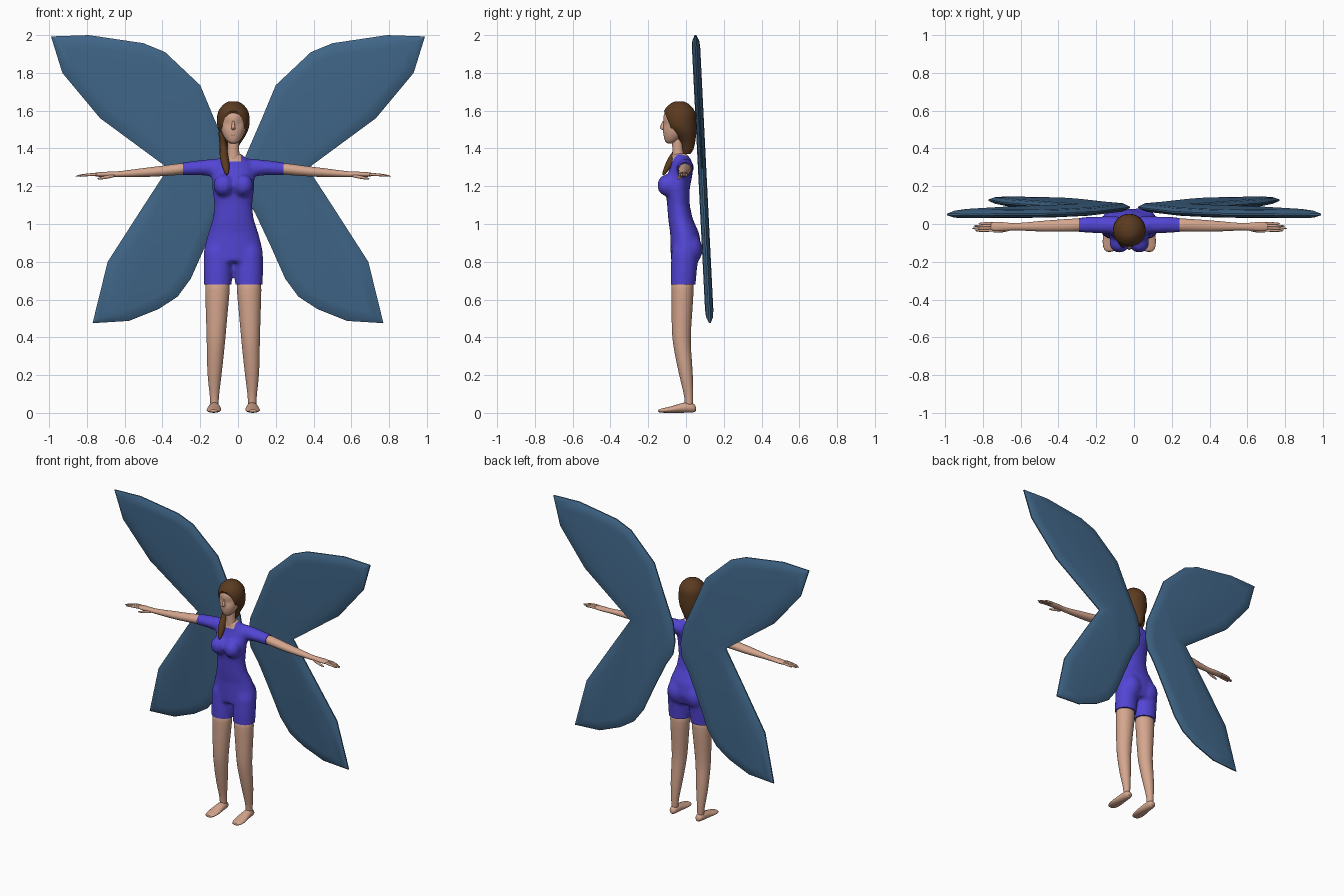
import bpy, bmesh, math
from mathutils import Vector, Matrix

if "Cube" in bpy.data.objects:
    bpy.data.objects.remove(bpy.data.objects["Cube"])

BODY_X = -0.025  # the figure stands slightly off the wing centre


def material(name, rgb):
    mat = bpy.data.materials.new(name)
    mat.use_nodes = True
    color = (*rgb, 1)
    mat.diffuse_color = color
    mat.node_tree.nodes["Principled BSDF"].inputs["Base Color"].default_value = color
    return mat


skin = material("skin", (0.66, 0.38, 0.27))
violet = material("violet_cloth", (0.085, 0.06, 0.66))
brown = material("brown_hair", (0.105, 0.043, 0.014))
blue = material("blue_wing", (0.052, 0.135, 0.25))


def loft(bm, axis, rings, side=1, segments=16):
    """Closed tube of ellipses; ring = position along axis, two centres, two radii."""
    loops = []
    for pos, u, v, ru, rv in rings:
        loop = []
        for i in range(segments):
            a = math.tau * i / segments
            co = [u + ru * math.cos(a), v + rv * math.sin(a)]
            co.insert("xyz".index(axis), pos)
            loop.append(bm.verts.new((BODY_X + side * co[0], co[1], co[2])))
        loops.append(loop)
    for low, high in zip(loops, loops[1:]):
        for i in range(segments):
            j = (i + 1) % segments
            bm.faces.new((low[i], low[j], high[j], high[i]))
    bm.faces.new(loops[0])
    bm.faces.new(loops[-1])


def ball(bm, center, radii):
    m = Matrix.Translation((BODY_X + center[0], *center[1:])) @ Matrix.Diagonal((*radii, 1))
    bmesh.ops.create_uvsphere(bm, u_segments=16, v_segments=10, radius=1, matrix=m)


def shade(obj, angle):
    bpy.ops.object.select_all(action="DESELECT")
    obj.select_set(True)
    bpy.context.view_layer.objects.active = obj
    bpy.ops.object.shade_smooth_by_angle(angle=math.radians(angle))


def finish(bm, name, mats, subdivide=1, angle=60):
    bmesh.ops.recalc_face_normals(bm, faces=bm.faces)
    mesh = bpy.data.meshes.new(name)
    bm.to_mesh(mesh)
    bm.free()
    obj = bpy.data.objects.new(name, mesh)
    bpy.context.collection.objects.link(obj)
    for mat in mats:
        mesh.materials.append(mat)
    shade(obj, angle)
    if subdivide:
        obj.modifiers.new("round", "SUBSURF").levels = subdivide
        obj.modifiers["round"].render_levels = subdivide
    return obj


def cut(bm, point, normal, clear=False):
    geom = bm.verts[:] + bm.edges[:] + bm.faces[:]
    res = bmesh.ops.bisect_plane(bm, geom=geom, plane_co=point, plane_no=normal, clear_outer=clear)
    if clear:
        edges = [e for e in res["geom_cut"] if isinstance(e, bmesh.types.BMEdge)]
        bmesh.ops.holes_fill(bm, edges=edges, sides=0)


# Suit: torso, sleeves, shorts, bust and seat blended into one skin
bm = bmesh.new()
loft(bm, "z", [
    (1.375, 0, -.035, .035, .035), (1.35, 0, -.025, .07, .047), (1.31, 0, -.02, .108, .06),
    (1.25, 0, -.035, .113, .068), (1.19, 0, -.045, .112, .065), (1.1, 0, -.04, .101, .06),
    (1.03, 0, -.03, .108, .065), (.95, 0, -.007, .134, .077), (.87, 0, 0, .155, .082),
    (.8, 0, -.01, .15, .07)], segments=24)
for s in (-1, 1):
    loft(bm, "x", [
        (.05, -.01, 1.295, .05, .052), (.1, -.005, 1.298, .047, .048),
        (.18, -.005, 1.298, .044, .04), (.27, -.005, 1.292, .04, .035),
        (.31, -.005, 1.289, .038, .034)], s)
    loft(bm, "z", [
        (.93, .075, 0, .055, .06), (.85, .081, -.005, .077, .073),
        (.75, .082, -.012, .076, .07), (.62, .084, -.018, .071, .064)], s)
    ball(bm, (s * .052, -.1, 1.205), (.054, .053, .058))
    ball(bm, (s * .068, .02, .865), (.075, .068, .085))
suit = finish(bm, "suit", [violet, skin], 0)
remesh = suit.modifiers.new("blend", "REMESH")
remesh.mode = "VOXEL"
remesh.voxel_size = 0.012
smooth = suit.modifiers.new("relax", "SMOOTH")
smooth.iterations = 5
graph = bpy.context.evaluated_depsgraph_get()
blended = bpy.data.meshes.new_from_object(suit.evaluated_get(graph))
suit.modifiers.clear()

# Trim hems and colour the neckline
bm = bmesh.new()
bm.from_mesh(blended)
cut(bm, (0, 0, .68), (0, 0, -1), True)
for s in (-1, 1):
    cut(bm, (BODY_X + s * .267, 0, 0), (s, 0, 0), True)
    cut(bm, (BODY_X + s * .042, 0, 0), (s, 0, 0))
for z in (1.33, 1.36):
    cut(bm, (0, 0, z), (0, 0, 1))
for f in bm.faces:
    c = f.calc_center_median()
    neckline = 1.33 if c.y < -.02 else 1.36
    f.material_index = int(c.z > neckline and abs(c.x - BODY_X) < .042)
bm.to_mesh(suit.data)
bm.free()
bpy.data.meshes.remove(blended)
shade(suit, 60)

# Limbs
for s, side in ((-1, "right"), (1, "left")):
    bm = bmesh.new()
    loft(bm, "z", [
        (.72, .083, -.018, .066, .06), (.66, .083, -.018, .068, .061),
        (.55, .087, -.021, .06, .057), (.4, .091, -.026, .051, .05),
        (.33, .094, -.018, .047, .046), (.2, .1, 0, .039, .038),
        (.1, .1, .014, .025, .025), (.06, .1, .016, .023, .023), (.02, .1, .016, .022, .022)], s)
    finish(bm, side + "_leg", [skin])

    bm = bmesh.new()
    loft(bm, "y", [
        (.055, .1, .02, .015, .014), (.035, .1, .03, .028, .03), (-.02, .1, .028, .032, .028),
        (-.07, .102, .018, .04, .018), (-.12, .104, .013, .039, .013),
        (-.15, .104, .01, .022, .008)], s)
    finish(bm, side + "_foot", [skin])

    bm = bmesh.new()
    loft(bm, "x", [
        (.24, -.005, 1.294, .034, .03), (.28, -.005, 1.291, .036, .032),
        (.4, -.01, 1.278, .032, .027), (.47, -.012, 1.273, .029, .025),
        (.6, -.015, 1.263, .018, .016), (.64, -.014, 1.263, .021, .015),
        (.7, -.013, 1.262, .027, .014), (.74, -.014, 1.262, .025, .01)], s)
    finish(bm, side + "_arm", [skin])

    # Four fingers of differing length, and the thumb
    bm = bmesh.new()
    for i, tip in enumerate((.82, .84, .83, .8)):
        y = -.033 + .0125 * i
        loft(bm, "x", [
            (.71, y, 1.263, .008, .009), (.77, y - .002, 1.262, .008, .008),
            (tip, y - .003, 1.252, .005, .005)], s, 8)
    loft(bm, "x", [
        (.62, -.025, 1.258, .009, .01), (.67, -.037, 1.248, .01, .01),
        (.725, -.042, 1.238, .006, .006)], s, 8)
    finish(bm, side + "_fingers", [skin])

# Neck and head
bm = bmesh.new()
loft(bm, "z", [
    (1.32, 0, -.035, .05, .04), (1.35, 0, -.04, .036, .034), (1.39, 0, -.044, .031, .029),
    (1.43, 0, -.044, .031, .03), (1.48, 0, -.04, .032, .035)])
finish(bm, "neck", [skin])

bm = bmesh.new()
loft(bm, "z", [
    (1.425, 0, -.085, .018, .018), (1.44, 0, -.077, .036, .036), (1.47, 0, -.06, .056, .06),
    (1.495, 0, -.05, .064, .073), (1.515, 0, -.045, .068, .078), (1.535, 0, -.042, .069, .079),
    (1.56, 0, -.041, .071, .083), (1.6, 0, -.04, .062, .072), (1.635, 0, -.04, .025, .03)],
    segments=24)
for v in bm.verts:  # eye sockets
    gap = Vector((abs(v.co.x - BODY_X) - .03, v.co.z - 1.528)).length
    if v.co.y < -.06 and gap < .025:
        v.co.y += .014 * (1 - gap / .025)
finish(bm, "head", [skin])

bm = bmesh.new()
loft(bm, "z", [
    (1.55, 0, -.117, .006, .006), (1.525, 0, -.122, .009, .012),
    (1.507, 0, -.126, .013, .017), (1.497, 0, -.118, .011, .012)], segments=8)
finish(bm, "nose", [skin])
bm = bmesh.new()
ball(bm, (0, -.108, 1.472), (.02, .012, .007))
finish(bm, "mouth", [skin], 0)

# Hair: a cap cut back from the face, and a tail over the right shoulder
bm = bmesh.new()
loft(bm, "z", [
    (1.648, 0, -.035, .025, .025), (1.63, 0, -.035, .055, .056), (1.595, 0, -.035, .08, .083),
    (1.55, 0, -.033, .086, .086), (1.51, 0, -.025, .083, .079), (1.47, 0, -.006, .066, .059),
    (1.42, -.005, .008, .038, .038), (1.37, -.01, .003, .02, .02)], segments=24)
bmesh.ops.recalc_face_normals(bm, faces=bm.faces)
bmesh.ops.subdivide_edges(bm, edges=bm.edges, cuts=1, smooth=.5, use_grid_fill=True)
cut(bm, (0, -.115, 1.595), (0, -.16, -.065), True)
finish(bm, "hair_cap", [brown], 0, 50)

bm = bmesh.new()
loft(bm, "z", [
    (1.5, -.07, -.04, .012, .035), (1.44, -.055, -.02, .02, .032), (1.4, -.05, -.02, .022, .035),
    (1.37, -.05, -.045, .024, .04), (1.34, -.046, -.075, .024, .026),
    (1.3, -.038, -.098, .021, .02), (1.255, -.033, -.122, .007, .008)], segments=12)
finish(bm, "hair_tail", [brown])

# Wings: one leaning outline per side, with chamfered faces front and back
OUTLINE = [
    (.022, 1.24), (.04, 1.36), (.127, 1.56), (.2, 1.735), (.386, 1.91), (.5, 1.957), (.79, 2),
    (.99, 1.993), (.93, 1.8), (.73, 1.56), (.37, 1.295), (.51, 1.08), (.69, .8), (.77, .475),
    (.577, .487), (.42, .55), (.32, .615), (.25, .71), (.17, .89), (.09, 1.06), (.035, 1.15)]
for s, side in ((-1, "right"), (1, "left")):
    bm = bmesh.new()
    rim = [bm.verts.new((s * x, .046 + .05 * (2 - z), z)) for x, z in OUTLINE]
    face = bm.faces.new(rim)
    back = bmesh.ops.extrude_face_region(bm, geom=[face])["geom"]
    for v in (g for g in back if isinstance(g, bmesh.types.BMVert)):
        v.co.y += .008
    bmesh.ops.recalc_face_normals(bm, faces=bm.faces)
    caps = [f for f in bm.faces if len(f.verts) > 4]
    for width, depth in ((.028, .014), (.035, .004)):
        bmesh.ops.inset_individual(bm, faces=caps, thickness=width, depth=depth,
                                   use_even_offset=True)
    finish(bm, side + "_wing", [blue], 0, 40)
